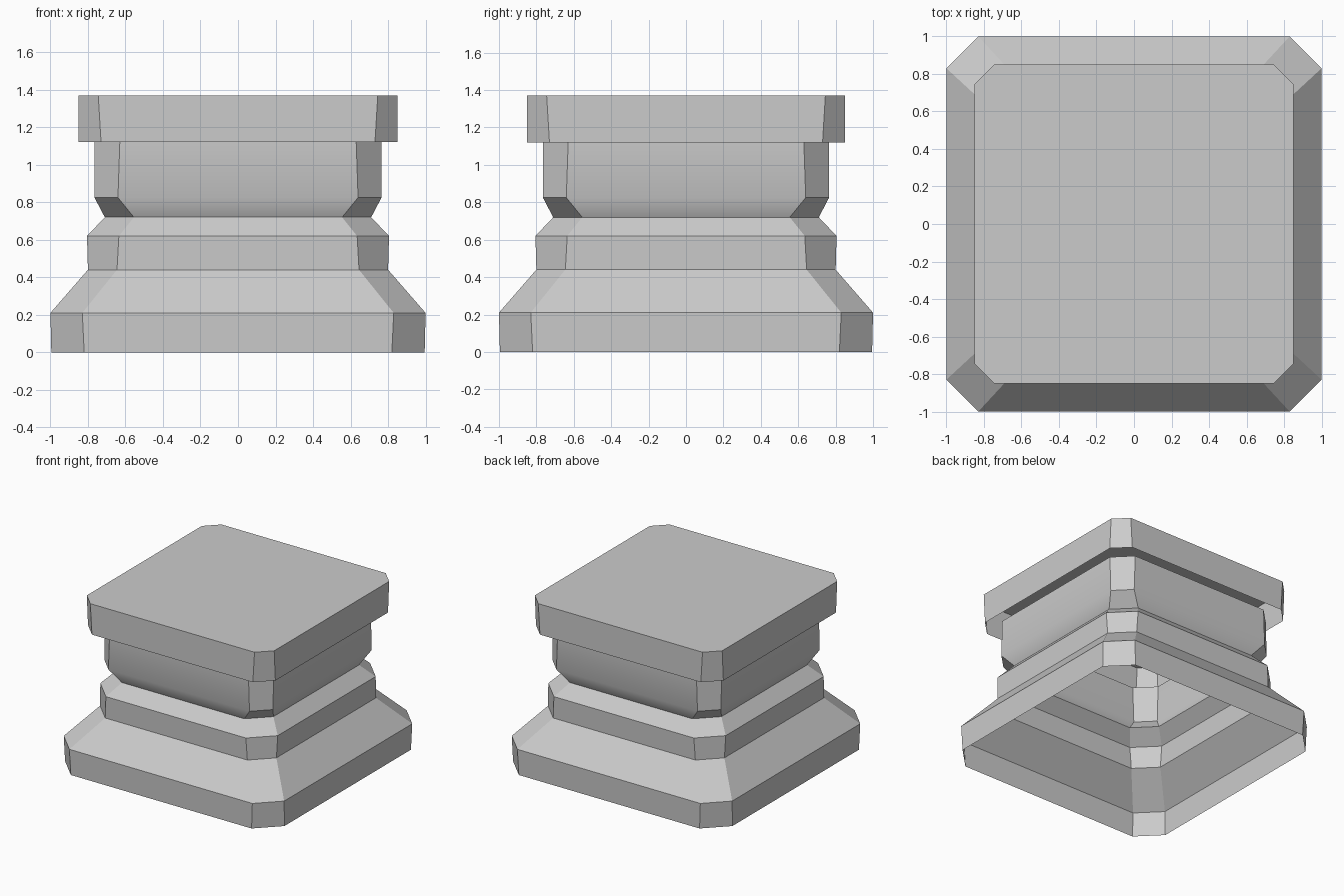
import bpy, bmesh, math

if "Cube" in bpy.data.objects:
    bpy.data.objects.remove(bpy.data.objects["Cube"])

grey = bpy.data.materials.new("plain_grey")
grey.diffuse_color = (0.6, 0.6, 0.6, 1)
grey.use_nodes = True
grey.node_tree.nodes["Principled BSDF"].inputs["Base Color"].default_value = grey.diffuse_color


def ring(bm, h, c, z):
    """Square of half-width h with chamfered corners; c is half the flat length."""
    pts = [(c, -h), (h, -c), (h, c), (c, h), (-c, h), (-h, c), (-h, -c), (-c, -h)]
    return [bm.verts.new((x, y, z)) for x, y in pts]


def shell(name, profile, cap=False):
    """Open shell through a stack of chamfered squares, optionally closed on top."""
    bm = bmesh.new()
    rings = [ring(bm, *p) for p in profile]
    for a, b in zip(rings, rings[1:]):
        for i in range(8):
            j = (i + 1) % 8
            bm.faces.new((a[i], a[j], b[j], b[i]))
    if cap:
        bm.faces.new(rings[-1])
    me = bpy.data.meshes.new(name)
    bm.to_mesh(me)
    bm.free()
    me.materials.append(grey)
    ob = bpy.data.objects.new(name, me)
    bpy.context.collection.objects.link(ob)
    bpy.ops.object.select_all(action='DESELECT')
    ob.select_set(True)
    bpy.context.view_layer.objects.active = ob
    bpy.ops.object.shade_smooth_by_angle(angle=math.radians(30))
    return ob


# Stepped base, waist and neck (hollow, open below)
shell("pedestal_body", [
    (0.995, 0.82, 0.0), (1.0, 0.83, 0.21), (0.80, 0.645, 0.44),
    (0.805, 0.635, 0.62), (0.71, 0.555, 0.72), (0.765, 0.64, 0.825),
    (0.765, 0.63, 1.12)])

# Overhanging top slab, open underneath
shell("top_slab", [(0.85, 0.73, 1.12), (0.85, 0.745, 1.37)], cap=True)
